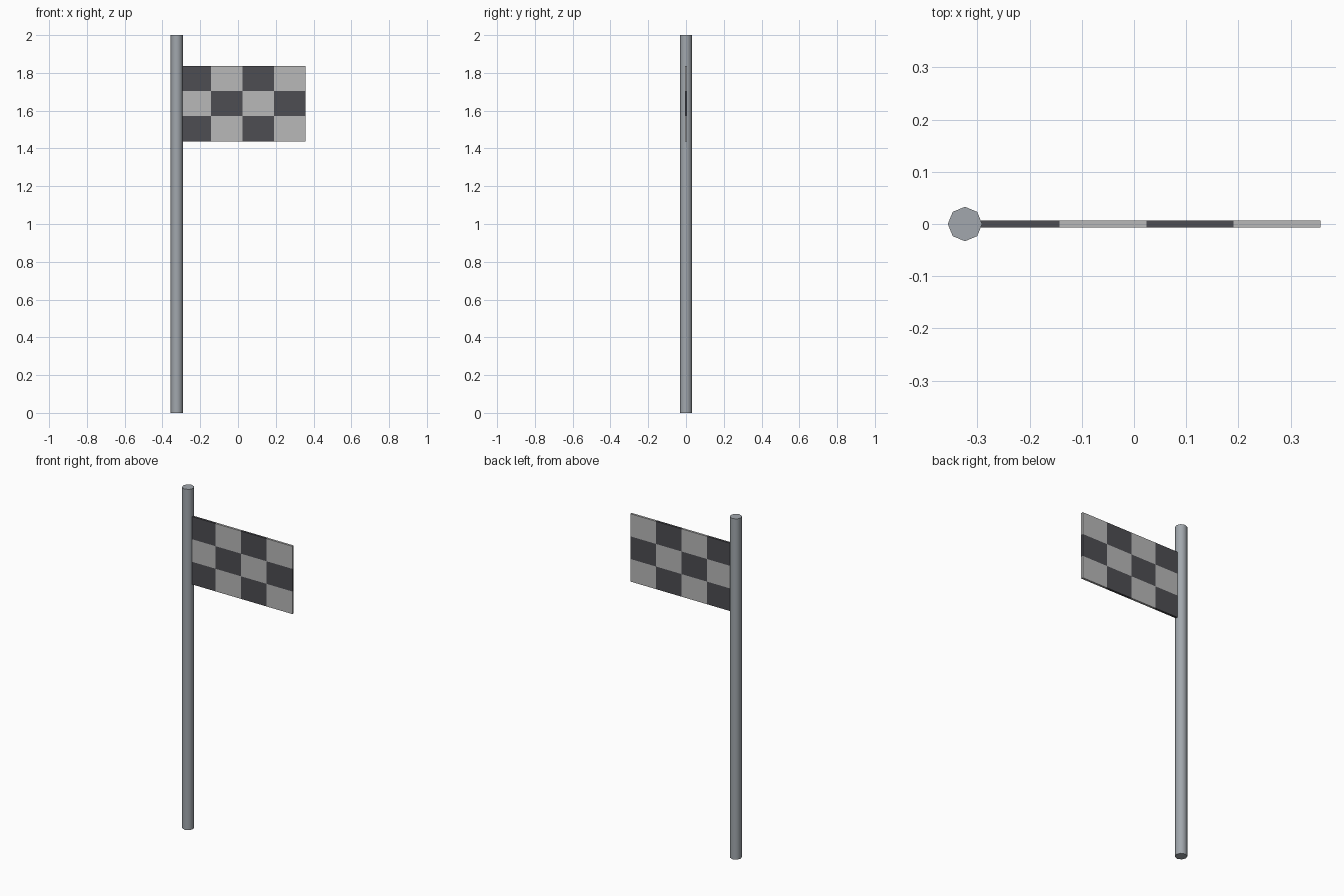
import bpy, bmesh, math
from mathutils import Matrix, Vector

if "Cube" in bpy.data.objects:
    bpy.data.objects.remove(bpy.data.objects["Cube"])

def material(name, rgb):
    m = bpy.data.materials.new(name)
    m.diffuse_color = (*rgb, 1)
    m.use_nodes = True
    m.node_tree.nodes["Principled BSDF"].inputs["Base Color"].default_value = m.diffuse_color
    return m

steel = material("pole_grey", (0.36, 0.39, 0.42))
light = material("light_check", (0.48, 0.48, 0.48))
dark = material("dark_check", (0.075, 0.075, 0.085))

# Pole: eight sides, smooth round the shaft, sharp at the caps
bpy.ops.mesh.primitive_cylinder_add(vertices=8, radius=0.033, depth=2, location=(-0.324, 0, 1))
pole = bpy.context.object
pole.name = "pole"
pole.data.materials.append(steel)
bpy.ops.object.shade_smooth_by_angle(angle=math.radians(60))

# Flag: thin slab split into a grid of checks
COLS, ROWS = 4, 3
X0, X1, Z0, Z1, THICK = -0.309, 0.357, 1.438, 1.836, 0.013
W, H = (X1 - X0) / COLS, (Z1 - Z0) / ROWS

bm = bmesh.new()
bmesh.ops.create_grid(bm, x_segments=COLS, y_segments=ROWS, size=0.5)
bm.transform(Matrix.Translation(((X0 + X1) / 2, THICK / 2, (Z0 + Z1) / 2))
             @ Matrix.Rotation(math.pi / 2, 4, 'X')
             @ Matrix.Diagonal((X1 - X0, Z1 - Z0, 1, 1)))
ext = bmesh.ops.extrude_face_region(bm, geom=bm.faces[:], use_keep_orig=True)
verts = [v for v in ext["geom"] if isinstance(v, bmesh.types.BMVert)]
bmesh.ops.translate(bm, verts=verts, vec=Vector((0, -THICK, 0)))
bmesh.ops.recalc_face_normals(bm, faces=bm.faces[:])

# Checks: the rims take the colour of the neighbouring square
for f in bm.faces:
    c = f.calc_center_median()
    col = min(max(int((c.x - X0) / W), 0), COLS - 1)
    row = min(max(int((c.z - Z0) / H), 0), ROWS - 1)
    f.material_index = (col + row + 1) % 2

mesh = bpy.data.meshes.new("flag")
bm.to_mesh(mesh)
bm.free()
mesh.materials.append(light)
mesh.materials.append(dark)
flag = bpy.data.objects.new("flag", mesh)
bpy.context.collection.objects.link(flag)
